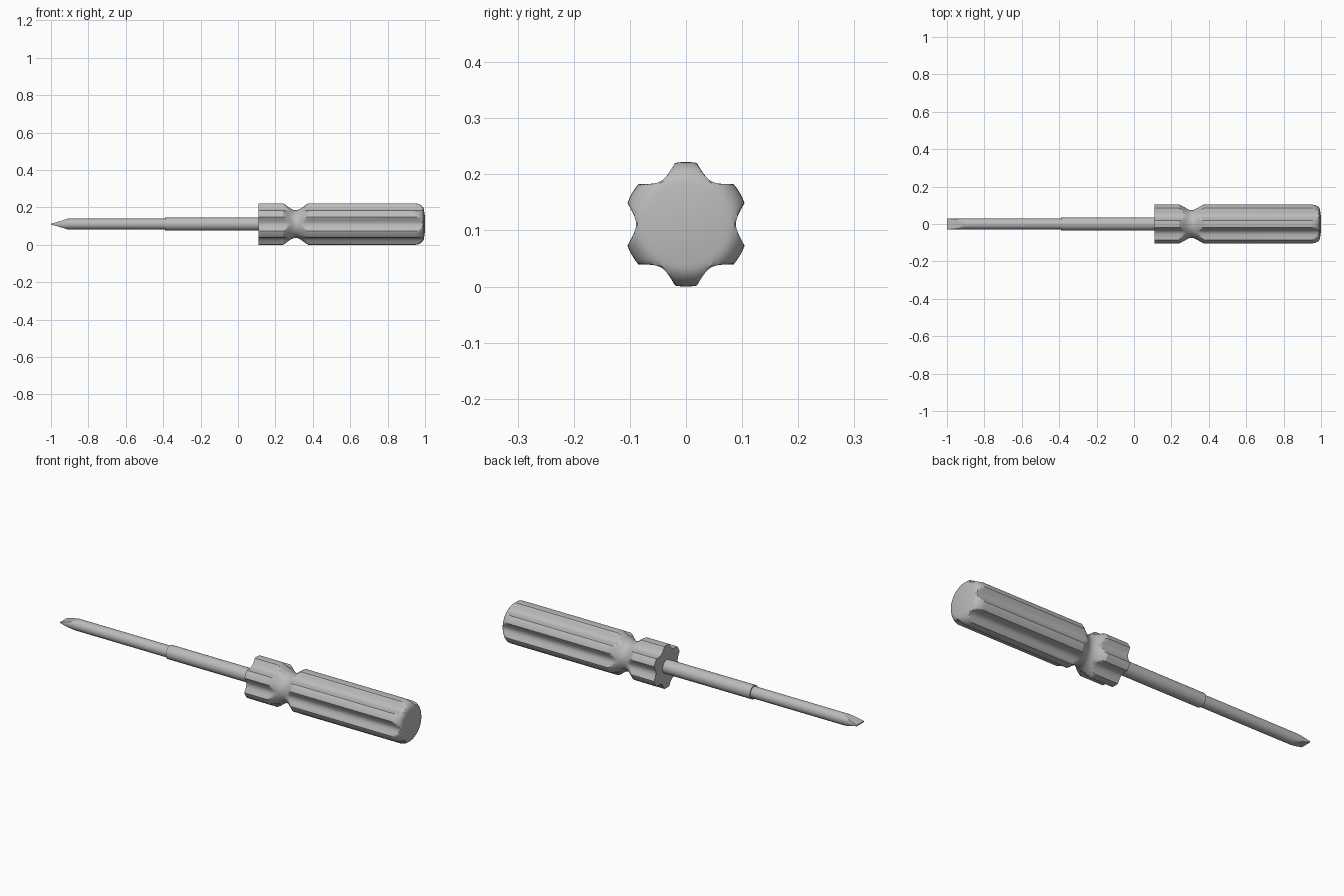
import bpy
import bmesh
from math import sin, cos, pi, radians

AXIS_Z = 0.111

cube = bpy.data.objects.get("Cube")
if cube:
    bpy.data.objects.remove(cube, do_unlink=True)

grey = bpy.data.materials.new("plain grey")
grey.use_nodes = True
grey.diffuse_color = (0.5, 0.5, 0.5, 1)
grey.node_tree.nodes["Principled BSDF"].inputs["Base Color"].default_value = (0.5, 0.5, 0.5, 1)


def loft(name, stations, section, segments):
    """Skin rings along x; section(station, angle) gives the (y, z) offset."""
    bm = bmesh.new()
    rings = []
    for st in stations:
        ring = []
        for i in range(segments):
            y, z = section(st, 2 * pi * i / segments)
            ring.append(bm.verts.new((st[0], y, AXIS_Z + z)))
        rings.append(ring)
    for a, b in zip(rings, rings[1:]):
        for i in range(segments):
            j = (i + 1) % segments
            bm.faces.new((a[i], a[j], b[j], b[i]))
    bm.faces.new(rings[0][::-1])
    bm.faces.new(rings[-1])
    bmesh.ops.recalc_face_normals(bm, faces=bm.faces)
    mesh = bpy.data.meshes.new(name)
    bm.to_mesh(mesh)
    bm.free()
    mesh.materials.append(grey)
    obj = bpy.data.objects.new(name, mesh)
    bpy.context.collection.objects.link(obj)
    bpy.ops.object.select_all(action="DESELECT")
    obj.select_set(True)
    bpy.context.view_layer.objects.active = obj
    bpy.ops.object.shade_smooth_by_angle(angle=radians(28))
    return obj


def round_section(st, a):
    return st[1] * cos(a), st[1] * sin(a)


# Handle: a turned body with six concave flutes running along it
def fluted_section(st, a):
    t = (a + pi / 6) % (pi / 3) - pi / 6
    flute = 0.089 + 0.022 * (t / radians(20)) ** 2
    r = min(st[1], flute, 0.111)
    return r * cos(a), r * sin(a)


body = [(0.11, 0.111), (0.235, 0.111)]
# Rounded finger groove
for i in range(13):
    u = -1 + i / 6
    body.append((0.308 + 0.068 * u, 0.111 - 0.037 * cos(u * pi / 2) ** 1.3))
# Rounded butt end
for i in range(9):
    a = pi / 2 * i / 8
    body.append((0.945 + 0.05 * sin(a), 0.071 + 0.04 * cos(a)))
body += [(0.999, 0.045), (1.0, 0.015)]
loft("handle", body, fluted_section, 144)

# Thick collar section of the shaft
loft("shaft_sleeve", [(-0.39, 0.035), (0.13, 0.035)], round_section, 32)


# Slim shaft ground to a flat blade
def blade_section(st, a):
    x, r = st
    u = max(0, (x + 1) / 0.09)
    limit = 0.003 + 0.026 * u ** 1.15
    z = r * sin(a)
    return r * cos(a), max(-limit, min(limit, z))


blade = [(-1 + 0.09 * i / 12, 0.029) for i in range(13)] + [(-0.37, 0.029)]
loft("shaft_and_blade", blade, blade_section, 64)
